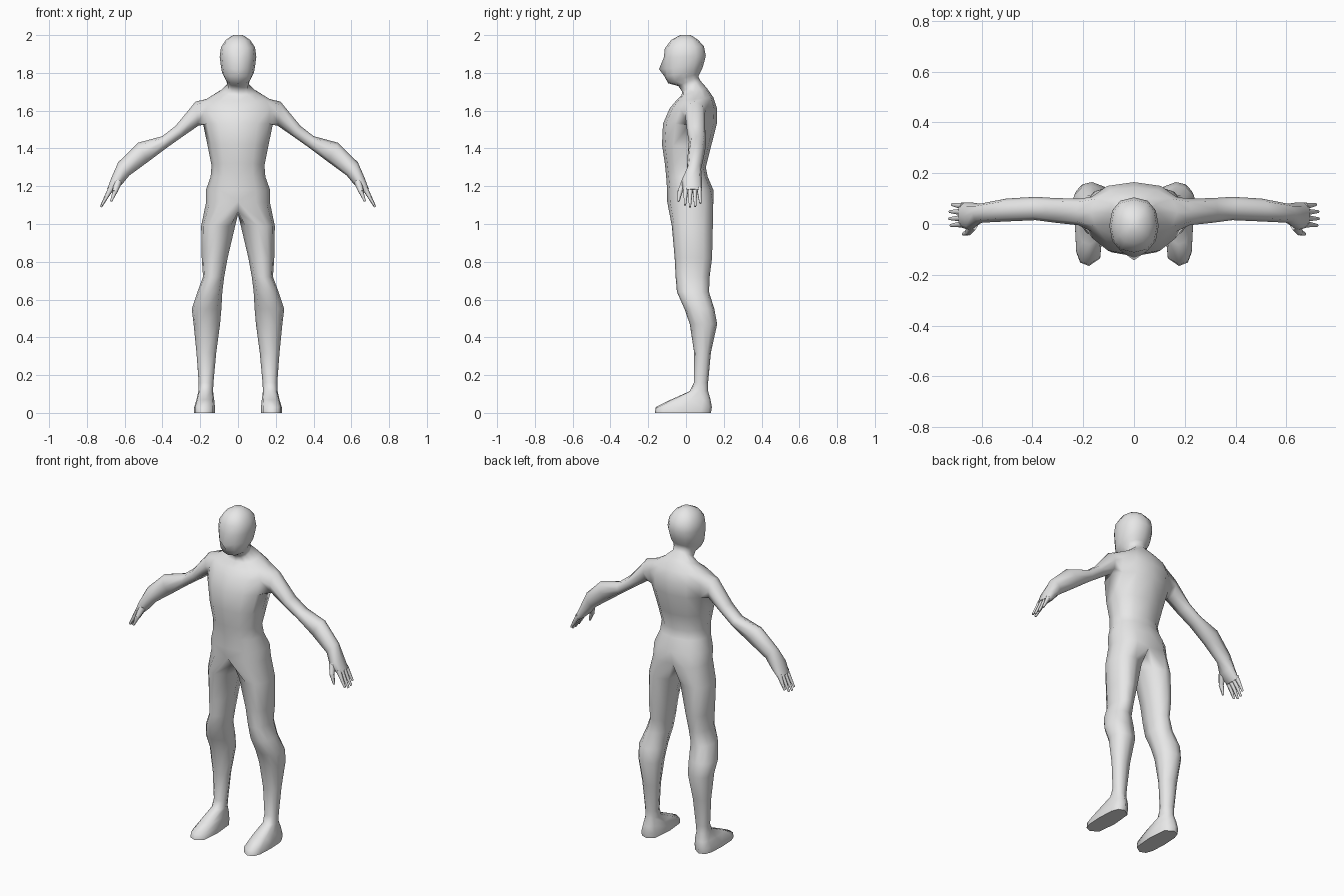
import bpy, bmesh
from math import sin, cos, pi, radians, copysign
from mathutils import Vector

if "Cube" in bpy.data.objects:
    bpy.data.objects.remove(bpy.data.objects["Cube"])

skin_grey = bpy.data.materials.new("skin_grey")
skin_grey.use_nodes = True
grey = (0.8, 0.8, 0.8, 1)
skin_grey.diffuse_color = grey
skin_grey.node_tree.nodes["Principled BSDF"].inputs["Base Color"].default_value = grey


def soft(value, power):
    """Superellipse rounding of a sine or cosine."""
    return copysign(abs(value) ** power, value) if abs(value) > 1e-6 else 0.0


def half_ring(bm, width, y_front, z_front, y_back, z_back):
    """Half cross-section of the trunk, from front midline to back midline."""
    ring = []
    for k in range(7):
        t = k * pi / 6
        f = (1 - soft(cos(t), 0.9)) / 2
        ring.append(bm.verts.new((width * soft(sin(t), 0.85),
                                  y_front + (y_back - y_front) * f,
                                  z_front + (z_back - z_front) * f)))
    return ring


LEG_ANGLES = [k * pi / 6 for k in range(7)] + [radians(a) for a in (225, 270, 315)]


def leg_ring(bm, x_out, x_in, y_front, y_back, z, power=0.9):
    """Closed cross-section of a leg: seven outer points and three inner ones."""
    cx, rx = (x_out + x_in) / 2, (x_out - x_in) / 2
    cy, ry = (y_front + y_back) / 2, (y_back - y_front) / 2
    return [bm.verts.new((cx + rx * soft(sin(t), power), cy - ry * soft(cos(t), power), z))
            for t in LEG_ANGLES]


def arm_ring(bm, x_top, z_top, x_low, z_low, y_front, y_back):
    """Closed eight-point cross-section of an arm, starting at front bottom."""
    top, low = Vector((x_top, 0, z_top)), Vector((x_low, 0, z_low))
    mid, up = (top + low) / 2, (top - low) / 2
    mid.y = (y_front + y_back) / 2
    side = Vector((0, (y_back - y_front) / 2, 0))
    angles = [radians(225 + 45 * k) for k in range(8)]
    return [bm.verts.new(mid + side * soft(cos(a), 0.9) + up * soft(sin(a), 0.9))
            for a in angles]


def bridge(bm, a, b, closed=True, skip=()):
    n = len(a)
    for k in range(n if closed else n - 1):
        if k not in skip:
            j = (k + 1) % n
            bm.faces.new((a[k], a[j], b[j], b[k]))


def finish(bm, name):
    """Turn a half mesh into a mirrored, smooth-shaded object."""
    bmesh.ops.recalc_face_normals(bm, faces=bm.faces)
    mesh = bpy.data.meshes.new(name)
    bm.to_mesh(mesh)
    bm.free()
    mesh.materials.append(skin_grey)
    obj = bpy.data.objects.new(name, mesh)
    bpy.context.collection.objects.link(obj)
    mirror = obj.modifiers.new("mirror", 'MIRROR')
    mirror.merge_threshold = 0.0005
    bpy.ops.object.select_all(action='DESELECT')
    obj.select_set(True)
    bpy.context.view_layer.objects.active = obj
    bpy.ops.object.shade_smooth_by_angle(angle=radians(75))
    return obj


# Trunk, from hips to neck: half width, front y and z, back y and z
TRUNK = [
    (.17, -.1, 1.12, .16, 1.1),
    (.17, -.1, 1.18, .145, 1.18),
    (.145, -.105, 1.25, .115, 1.25),
    (.14, -.112, 1.32, .105, 1.3),
    (.16, -.127, 1.42, .13, 1.4),
    (.185, -.122, 1.53, .163, 1.53),
    (.19, -.088, 1.61, .165, 1.61),
    (.17, -.055, 1.65, .145, 1.67),
    (.1, -.024, 1.68, .11, 1.72),
]
# Neck and head, same layout
HEAD = [
    (.058, -.02, 1.7, .075, 1.76),
    (.06, -.04, 1.73, .065, 1.78),
    (.07, -.095, 1.745, .075, 1.8),
    (.084, -.113, 1.78, .085, 1.82),
    (.09, -.116, 1.82, .093, 1.845),
    (.097, -.118, 1.88, .105, 1.89),
    (.09, -.112, 1.93, .095, 1.94),
    (.064, -.078, 1.975, .064, 1.975),
    (.025, -.03, 2, .025, 2),
]
# Leg, downwards: outer x, inner x, front y, back y, z
LEG = [
    (.195, .015, -.075, .142, .99),
    (.192, .055, -.06, .138, .82),
    (.185, .073, -.055, .125, .72),
    (.215, .083, -.048, .122, .64),
    (.245, .088, -.008, .15, .55),
    (.235, .095, .02, .165, .47),
    (.22, .115, .043, .132, .32),
    (.208, .13, .042, .117, .16),
    (.21, .132, .02, .117, .115),
]
FOOT = [
    (.22, .126, -.08, .13, .07),
    (.232, .122, -.16, .137, .03),
    (.232, .122, -.165, .132, 0),
]
# Arm, outwards: top x and z, bottom x and z, front y, back y
ARM = [
    (.225, 1.648, .21, 1.52, -.005, .1),
    (.33, 1.52, .29, 1.465, .005, .102),
    (.4, 1.465, .375, 1.405, .015, .107),
    (.53, 1.43, .475, 1.33, .01, .1),
    (.635, 1.326, .575, 1.257, .005, .08),
    (.67, 1.245, .614, 1.21, -.025, .085),
    (.693, 1.185, .662, 1.165, -.015, .085),
]
ARMPIT = 5

# Body: one continuous half skin
bm = bmesh.new()
rows = [half_ring(bm, *r) for r in TRUNK + HEAD]
for i in range(len(rows) - 1):
    opening = (2, 3) if i in (ARMPIT, ARMPIT + 1) else ()
    bridge(bm, rows[i], rows[i + 1], closed=False, skip=opening)
bm.faces.new(rows[-1])
nose = rows[len(TRUNK) + 4][0]
nose.co.y = -.143

# Arm grown out of the shoulder opening
low, mid, top = rows[ARMPIT:ARMPIT + 3]
loop = low[2:5] + [mid[4]] + top[4:1:-1] + [mid[2]]
bm.verts.remove(mid[3])
for spec in ARM:
    ring = arm_ring(bm, *spec)
    bridge(bm, loop, ring)
    loop = ring
bm.faces.new(loop)

# Leg and foot grown out of the hips, with the crotch on the midline
crotch = [bm.verts.new((0, y, z)) for y, z in ((.1, 1.06), (.03, 1.05), (-.045, 1.065))]
rows[0][6].co.y -= .03
loop = rows[0] + crotch
for spec in LEG + [f + (.65,) for f in FOOT]:
    ring = leg_ring(bm, *spec)
    bridge(bm, loop, ring)
    loop = ring
bm.faces.new(loop)
finish(bm, "body")


# Fingers and thumb
def finger(bm, start, end, r_start, r_end):
    start, end = Vector(start), Vector(end)
    axis = end - start
    turn = axis.to_track_quat('Z', 'Y').to_matrix().to_4x4()
    turn.translation = (start + end) / 2
    bmesh.ops.create_cone(bm, cap_ends=True, segments=6, radius1=r_start,
                          radius2=r_end, depth=axis.length, matrix=turn)


bm = bmesh.new()
for y, spread, reach in ((0, -.006, .9), (.023, -.002, 1), (.047, .002, .97), (.07, .008, .8)):
    base = Vector((.672, y, 1.19))
    finger(bm, base, base + Vector((.054, spread, -.1)) * reach, .015, .006)
finger(bm, (.635, -.005, 1.225), (.652, -.033, 1.17), .022, .014)
finger(bm, (.65, -.031, 1.175), (.672, -.04, 1.12), .014, .006)
finish(bm, "fingers")
